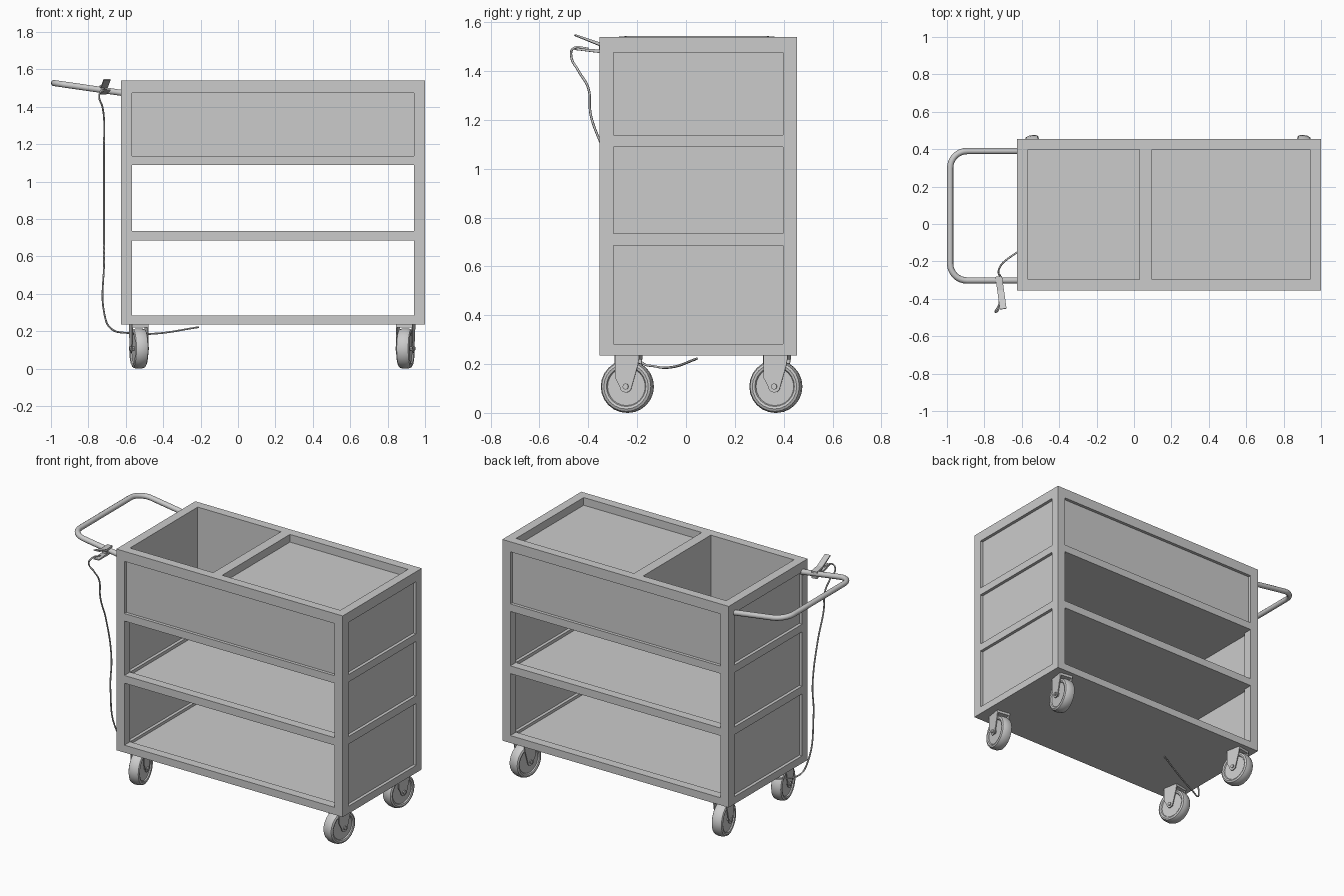
import bpy, bmesh
from math import sin, cos, pi, radians
from mathutils import Matrix, Vector

if "Cube" in bpy.data.objects:
    bpy.data.objects.remove(bpy.data.objects["Cube"])

X0, X1, Y0, Y1, Z0, Z1 = -0.625, 1.0, -0.355, 0.455, 0.235, 1.54
T = 0.058            # frame bar thickness
R = 0.02             # panel recess
IX0, IX1, IY0, IY1 = X0 + T, X1 - T, Y0 + T, Y1 - T


def finish(name, bm, smooth=False):
    bmesh.ops.recalc_face_normals(bm, faces=bm.faces)
    me = bpy.data.meshes.new(name)
    bm.to_mesh(me)
    bm.free()
    ob = bpy.data.objects.new(name, me)
    bpy.context.collection.objects.link(ob)
    if smooth:
        bpy.ops.object.select_all(action='DESELECT')
        ob.select_set(True)
        bpy.context.view_layer.objects.active = ob
        bpy.ops.object.shade_smooth_by_angle(angle=radians(32))
    return ob


def boxes(name, items):
    bm = bmesh.new()
    for x0, x1, y0, y1, z0, z1 in items:
        m = Matrix.Translation(((x0 + x1) / 2, (y0 + y1) / 2, (z0 + z1) / 2))
        m = m @ Matrix.Diagonal((x1 - x0, y1 - y0, z1 - z0, 1))
        bmesh.ops.create_cube(bm, size=1, matrix=m)
    return finish(name, bm)


def prism(bm, pts, x0, x1, m):
    # extrude a (y, z) outline along x
    vs = [bm.verts.new(m @ Vector((x0, y, z))) for y, z in pts]
    f = bm.faces.new(vs)
    ext = bmesh.ops.extrude_face_region(bm, geom=[f])['geom']
    top = [v for v in ext if isinstance(v, bmesh.types.BMVert)]
    bmesh.ops.translate(bm, verts=top, vec=m.to_3x3() @ Vector((x1 - x0, 0, 0)))


def tube(name, pts, radius, kind='POLY', res=3):
    cu = bpy.data.curves.new(name, 'CURVE')
    cu.dimensions = '3D'
    cu.bevel_depth = radius
    cu.bevel_resolution = res
    cu.use_fill_caps = True
    sp = cu.splines.new(kind)
    if kind == 'BEZIER':
        sp.bezier_points.add(len(pts) - 1)
        for b, p in zip(sp.bezier_points, pts):
            b.co = p
            b.handle_left_type = b.handle_right_type = 'AUTO'
        sp.resolution_u = 8
    else:
        sp.points.add(len(pts) - 1)
        for b, p in zip(sp.points, pts):
            b.co = (*p, 1)
    ob = bpy.data.objects.new(name, cu)
    bpy.context.collection.objects.link(ob)


# frame: four posts and rails at four levels
boxes("corner_posts", [(x, x + T, y, y + T, Z0, Z1) for x in (X0, IX1) for y in (Y0, IY1)])
LEVELS = [(Z0, 0.283), (0.685, 0.735), (1.088, 1.137), (1.475, Z1)]
rails = []
for a, b in LEVELS:
    rails += [(IX0, IX1, y, y + T, a, b) for y in (Y0, IY1)]
    rails += [(x, x + T, IY0, IY1, a, b) for x in (X0, IX1)]
boxes("frame_rails", rails)

# recessed end panels between the rails, thicker at the top bin
ends = []
for i in range(3):
    a, b = LEVELS[i][1], LEVELS[i + 1][0]
    d = T if i == 2 else T - R
    ends += [(X0 + R, X0 + d, IY0, IY1, a, b), (X1 - d, X1 - R, IY0, IY1, a, b)]
boxes("end_panels", ends)
boxes("bin_side_panels", [(IX0, IX1, Y0 + R, IY0, 1.137, 1.475),
                          (IX0, IX1, IY1, Y1 - R, 1.137, 1.475)])

# shelves, deep bin floor, shallow tray and divider
boxes("shelves", [(IX0, IX1, IY0, IY1, z, z + 0.03) for z in (Z0, 0.685, 1.088)])
boxes("bin_divider", [(0.03, 0.095, IY0, IY1, 1.118, Z1)])
boxes("tray_floor", [(0.095, IX1, IY0, IY1, 1.465, 1.49)])

# push handle: sloping U of round tube
HR, BR, HX, HY0, HY1 = 0.017, 0.09, -0.983, -0.302, 0.39


def hz(x):
    return 1.475 - (x - X0) * 0.145


path = [(X0 + 0.01, HY1)]
for cy, a0 in ((HY1 - BR, pi / 2), (HY0 + BR, pi)):
    path += [(HX + BR + BR * cos(a0 + k * pi / 16), cy + BR * sin(a0 + k * pi / 16)) for k in range(9)]
path.append((X0 + 0.01, HY0))
tube("push_handle", [(x, y, hz(x)) for x, y in path], HR)

# clamp gripping the handle
bm = bmesh.new()
m = Matrix.Translation((-0.723, -0.285, 0)) @ Matrix.Rotation(radians(8), 4, 'Z')
prism(bm, [(0.005, 1.500), (0.005, 1.512), (-0.07, 1.517), (-0.17, 1.550),
           (-0.172, 1.544), (-0.07, 1.503)], -0.018, 0.018, m)
prism(bm, [(0.005, 1.478), (0.005, 1.466), (-0.07, 1.474), (-0.17, 1.486),
           (-0.17, 1.493), (-0.07, 1.488)], -0.018, 0.018, m)
prism(bm, [(-0.045, 1.478), (-0.07, 1.478), (-0.07, 1.512), (-0.045, 1.512)], -0.014, 0.014, m)
finish("cable_clamp", bm)

# hanging cable
tube("cable", [(-0.708, -0.40, 1.492), (-0.728, -0.462, 1.492), (-0.742, -0.47, 1.46),
               (-0.725, -0.44, 1.40), (-0.716, -0.40, 1.33), (-0.716, -0.39, 1.22),
               (-0.716, -0.33, 1.05), (-0.716, -0.275, 0.78), (-0.716, -0.285, 0.58),
               (-0.714, -0.225, 0.29), (-0.68, -0.19, 0.215), (-0.58, -0.125, 0.19),
               (-0.45, -0.06, 0.187), (-0.21, 0.045, 0.222)], 0.005, 'BEZIER', 1)

# casters: lathed wheel, fork plates, swivel plate, axle
HALF = [(0.026, 0.0), (0.026, 0.078), (0.033, 0.082), (0.036, 0.092), (0.031, 0.102), (0.014, 0.108)]
PROFILE = HALF + [(-x, r) for x, r in reversed(HALF)]
FORK = [(-0.045, 0.225), (-0.045, 0.145)]
FORK += [(0.025 * cos(a), 0.108 + 0.025 * sin(a)) for a in (pi + k * pi / 6 for k in range(7))]
FORK += [(0.05, 0.195), (0.055, 0.225)]


def caster(tag, x, y, yaw):
    place = Matrix.Translation((x, y, 0)) @ Matrix.Rotation(radians(yaw), 4, 'Z')
    bm = bmesh.new()
    vs = [bm.verts.new((px, 0, r)) for px, r in PROFILE]
    es = [bm.edges.new(p) for p in zip(vs, vs[1:])]
    bmesh.ops.spin(bm, geom=vs + es, axis=(1, 0, 0), cent=(0, 0, 0), angle=2 * pi, steps=24)
    bmesh.ops.remove_doubles(bm, verts=bm.verts, dist=1e-4)
    bm.transform(place @ Matrix.Translation((0, 0, 0.108)))
    finish(tag + "_wheel", bm, True)
    bm = bmesh.new()
    for s in (-0.045, 0.039):
        prism(bm, FORK, s, s + 0.006, place)
    prism(bm, [(-0.045, 0.219), (0.055, 0.219), (0.055, Z0), (-0.045, Z0)], -0.045, 0.045, place)
    bmesh.ops.create_cone(bm, cap_ends=True, segments=10, radius1=0.012, radius2=0.012, depth=0.104,
                          matrix=place @ Matrix.Translation((0, 0, 0.108)) @ Matrix.Rotation(pi / 2, 4, 'Y'))
    finish(tag + "_fork", bm)


for end, y in (("front", -0.24), ("back", 0.368)):
    caster(end + "_left_caster", -0.53, y, 10)
    caster(end + "_right_caster", 0.895, y, -9)
